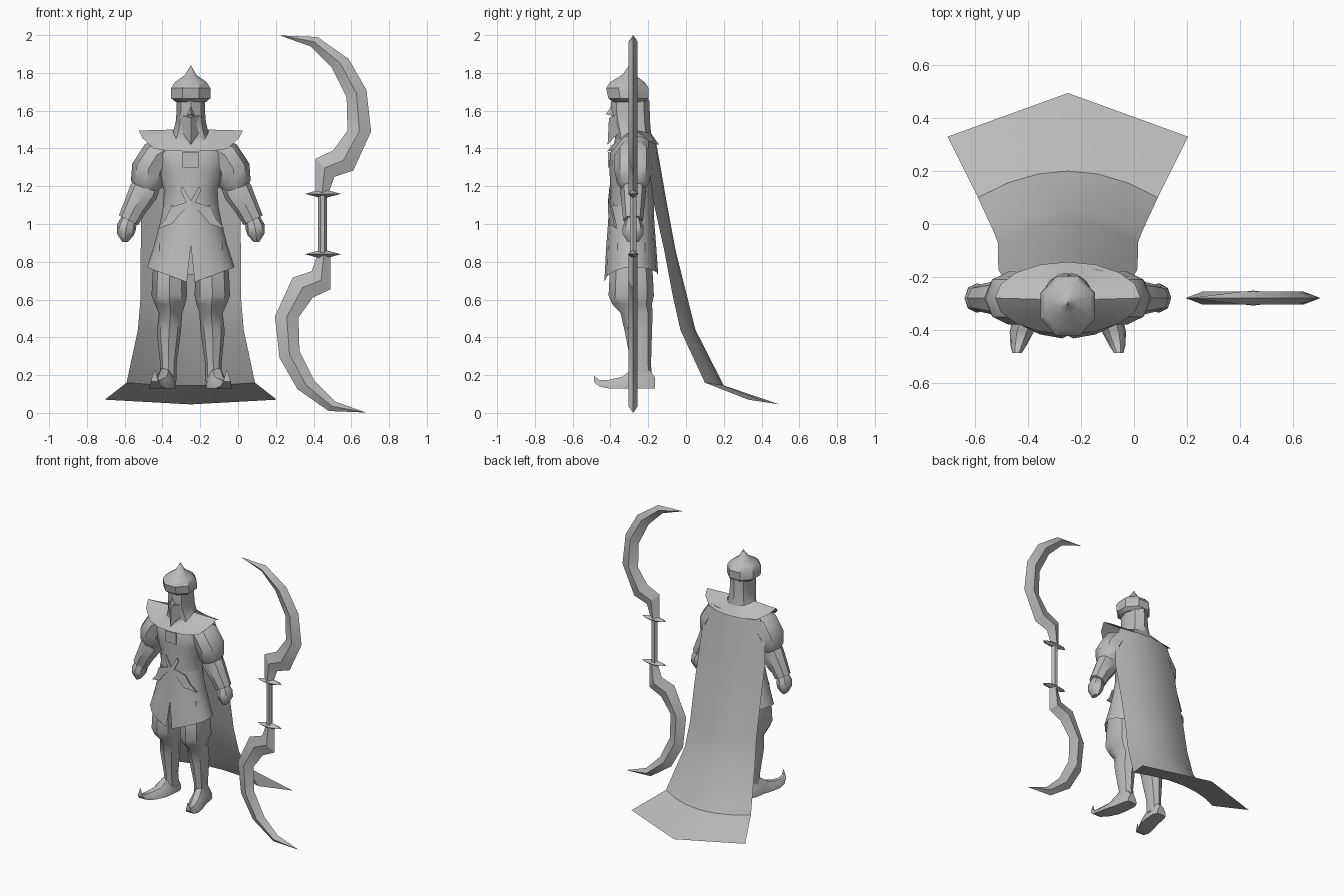
import bpy, bmesh, math
from mathutils import Vector

if "Cube" in bpy.data.objects:
    bpy.data.objects.remove(bpy.data.objects["Cube"])

CX, CY = -0.25, -0.285          # axis of the figure
grey = bpy.data.materials.new("plain_grey")
grey.diffuse_color = (0.5, 0.5, 0.5, 1)
grey.use_nodes = True
grey.node_tree.nodes["Principled BSDF"].inputs["Base Color"].default_value = grey.diffuse_color


def make(name, verts, faces, angle=40):
    bm = bmesh.new()
    vs = [bm.verts.new(v) for v in verts]
    for f in faces:
        bm.faces.new([vs[i] for i in f])
    bmesh.ops.remove_doubles(bm, verts=bm.verts, dist=1e-4)
    bmesh.ops.recalc_face_normals(bm, faces=bm.faces)
    me = bpy.data.meshes.new(name)
    bm.to_mesh(me)
    bm.free()
    me.materials.append(grey)
    ob = bpy.data.objects.new(name, me)
    bpy.context.collection.objects.link(ob)
    bpy.ops.object.select_all(action='DESELECT')
    ob.select_set(True)
    bpy.context.view_layer.objects.active = ob
    bpy.ops.object.shade_smooth_by_angle(angle=math.radians(angle))
    return ob


def loft(name, rings, closed=True, caps=True, angle=40):
    """Skin a list of equally long point rows."""
    n = len(rings[0])
    verts = [p for r in rings for p in r]
    faces = []
    for i in range(len(rings) - 1):
        for j in range(n if closed else n - 1):
            k = (j + 1) % n
            faces.append((i*n + j, i*n + k, (i+1)*n + k, (i+1)*n + j))
    if caps:
        faces += [tuple(range(n)), tuple(range((len(rings)-1)*n, len(rings)*n))]
    return make(name, verts, faces, angle)


def ring(c, u, v, n=8, turn=0.0):
    c, u, v = Vector(c), Vector(u), Vector(v)
    return [c + u*math.cos(a) + v*math.sin(a)
            for a in (2*math.pi*(i + turn)/n for i in range(n))]


def upright(name, rows, n=8, turn=0.0, angle=40):
    """rows: z, x offset, x radius, y centre, y radius"""
    return loft(name, [ring((CX + o, cy, z), (rx, 0, 0), (0, ry, 0), n, turn)
                       for z, o, rx, cy, ry in rows], angle=angle)


def limb(name, s, rows):
    """Tube in the x-z plane. rows: offset, z, radius in plane, y radius"""
    rings = []
    for i, (o, z, r, ry) in enumerate(rows):
        a, b = rows[max(i-1, 0)], rows[min(i+1, len(rows)-1)]
        t = Vector((s*(b[0]-a[0]), 0, b[1]-a[1])).normalized()
        rings.append(ring((CX + s*o, -0.28, z), (t.z*r, 0, -t.x*r), (0, ry, 0)))
    return loft(name, rings)


# Helmet with pointed crown
upright("helmet", [(1.645, 0, .085, -.30, .09), (1.665, 0, .112, -.305, .115),
                   (1.72, 0, .112, -.31, .122), (1.75, 0, .092, -.31, .10),
                   (1.79, 0, .032, -.305, .035), (1.84, 0, .001, -.30, .001)],
        8, 0.5, 35)

# Head and neck
upright("head", [(1.40, 0, .14, -.28, .10), (1.48, 0, .095, -.28, .095),
                 (1.54, 0, .08, -.29, .10), (1.60, 0, .075, -.295, .103),
                 (1.66, 0, .075, -.295, .10)])

# Nose and pointed beard
make("nose", [(CX-.02, -.385, 1.575), (CX+.02, -.385, 1.575), (CX, -.385, 1.64),
              (CX, -.425, 1.58)], [(0, 1, 3), (1, 2, 3), (2, 0, 3)])
make("beard", [(CX-.06, -.36, 1.58), (CX+.06, -.36, 1.58), (CX, -.408, 1.56),
               (CX, -.415, 1.42), (CX-.055, -.34, 1.50), (CX+.055, -.34, 1.50)],
     [(0, 2, 3, 4), (2, 1, 5, 3), (0, 1, 2)])

# Torso
upright("torso", [(.95, 0, .165, CY, .118), (1.08, 0, .148, CY, .116),
                  (1.18, 0, .142, CY, .115), (1.28, 0, .18, CY, .12),
                  (1.37, 0, .21, CY, .118), (1.43, 0, .17, -.28, .10),
                  (1.47, 0, .09, -.28, .08)], 12)


# Coat skirt, open at the front slit, hem rising towards the sides
def skirt_row(z, rx, ry, gap, hem=False):
    row = []
    for i in range(17):
        a = -math.pi/2 + gap + (2*math.pi - 2*gap)*i/16
        c, s = math.cos(a), math.sin(a)
        zz = (.685 if s < 0 else .73) + .085*abs(c)*(1 if s < 0 else .5) if hem else z
        row.append((CX + rx*c, -.29 + ry*s, zz))
    return row


loft("coat_skirt", [skirt_row(1.10, .145, .118, 0), skirt_row(1.0, .165, .123, 0),
                    skirt_row(.885, .195, .132, 0),
                    skirt_row(.7, .232, .143, .09, True)], closed=False, caps=False)

# Flared collar with raised side points
inner, middle, outer = [], [], []
for i in range(16):
    a = 2*math.pi*i/16
    c, s = math.cos(a), math.sin(a)
    front = s < -.01
    tip = abs(c)**6
    inner.append((CX + .095*c, CY + .10*s, 1.50 - (.075 if front else .02)*abs(s)))
    outer.append((CX + .275*c, -.28 + .137*s,
                  (1.385 if front else 1.42) + (.11 if front else .075)*tip))
loft("collar", [inner, outer], caps=False, angle=50)


# Flat trim on the chest and waist
def plate(name, pts, s=1):
    rows = [[(CX + s*x, y + d, z) for x, y, z in pts] for d in (0, .008)]
    return loft(name, rows, angle=20)


plate("chest_clasp", [(-.043, -.414, 1.38), (.043, -.414, 1.38),
                      (.043, -.414, 1.30), (-.043, -.414, 1.30)])

SASH = [(.045, -.405, 1.20), (.055, -.405, 1.18), (.025, -.41, 1.115),
        (.105, -.40, 1.09), (.135, -.385, 1.025), (.178, -.37, .975),
        (.10, -.405, 1.00), (.05, -.412, 1.06), (0, -.413, 1.10), (0, -.413, 1.125)]

for side, s in (("left", -1), ("right", 1)):
    plate(side + "_sash", SASH, s)

    # Arm: sleeve, forearm guard and fist
    limb(side + "_sleeve", s, [(.11, 1.41, .05, .07), (.18, 1.365, .085, .10),
                               (.225, 1.29, .09, .10), (.232, 1.215, .086, .085),
                               (.245, 1.18, .06, .06)])
    limb(side + "_forearm", s, [(.225, 1.225, .07, .06), (.25, 1.17, .078, .068),
                                (.295, 1.09, .064, .06), (.33, 1.02, .057, .052)])
    limb(side + "_fist", s, [(.325, 1.035, .04, .035), (.34, .985, .052, .055),
                             (.346, .945, .045, .055), (.348, .905, .015, .03)])

    # Leg: baggy knee, calf and ankle
    upright(side + "_leg", [(z, s*o, rx, cy, ry) for z, o, rx, cy, ry in (
        (.90, .10, .09, -.29, .10), (.72, .113, .09, -.29, .115),
        (.62, .114, .094, -.29, .12), (.575, .11, .08, -.285, .105),
        (.53, .107, .062, -.262, .085), (.43, .116, .064, -.252, .072),
        (.26, .119, .043, -.238, .053), (.17, .12, .045, -.235, .055))])

    # Shoe with curled toe: y, offset, half width, bottom, top
    shoe = []
    for y, o, w, lo, hi in ((-.165, .125, .035, .13, .19), (-.20, .125, .048, .13, .235),
                            (-.28, .135, .052, .13, .235), (-.34, .15, .056, .13, .19),
                            (-.41, .175, .045, .13, .175), (-.46, .187, .03, .14, .175),
                            (-.487, .192, .018, .165, .195), (-.488, .19, .003, .222, .226)):
        x = CX + s*o
        shoe.append([(x - w, y, lo), (x + w, y, lo), (x + w*.9, y, (lo+hi)/2),
                     (x + w*.4, y, hi), (x - w*.4, y, hi), (x - w*.9, y, (lo+hi)/2)])
    loft(side + "_shoe", shoe)

# Cape: centre y and z, edge half width, y and z
cape = []
for yc, zc, w, ye, ze in ((-.16, 1.44, .20, -.20, 1.44), (-.145, 1.36, .245, -.20, 1.34),
                          (-.105, 1.13, .262, -.175, 1.13), (-.055, .86, .265, -.115, .86),
                          (.01, .60, .265, -.07, .62), (.05, .44, .28, -.03, .44),
                          (.20, .145, .34, .10, .16), (.495, .045, .455, .33, .07)):
    row = []
    for i in range(-3, 4):
        t = i/3
        k = abs(t) if zc < .1 else t*t
        row.append((CX + w*t, yc + (ye - yc)*k, zc + (ze - zc)*k))
    cape.append(row)
loft("cape", cape, closed=False, caps=False)

# Bow limbs: matched outer and inner edge points, thick along the middle
BX, BY = 0.45, -0.28
EDGES = [(.225, 1.998, .225, 1.997), (.42, 1.99, .385, 1.94), (.585, 1.875, .495, 1.83),
         (.68, 1.71, .575, 1.67), (.705, 1.49, .58, 1.495), (.61, 1.283, .505, 1.39),
         (.51, 1.25, .41, 1.345), (.48, 1.165, .41, 1.165)]
for side, s in (("upper", 1), ("lower", -1)):
    rings = []
    for i, (xo, zo, xi, zi) in enumerate(EDGES):
        h = .002 if i == 0 else .024
        m = ((xo + xi)/2, (zo + zi)/2)
        pts = [(xo, 0, zo), (m[0], h, m[1]), (xi, 0, zi), (m[0], -h, m[1])]
        rings.append([(BX + s*(x - BX), BY + y, 1 + s*(z - 1)) for x, y, z in pts])
    loft(side + "_bow_limb", rings, angle=25)
    # Pointed guard between limb and grip
    z = 1 + s*.16
    loft(side + "_bow_guard", [ring((BX, BY, z + d), (r, 0, 0), (0, r*.3, 0))
                               for d, r in ((-.02, .02), (0, .095), (.02, .02))], angle=25)

# Bow grip
loft("bow_grip", [ring((BX - .003, BY, z), (.023, 0, 0), (0, .02, 0), 6)
                  for z in (.845, 1.155)])
